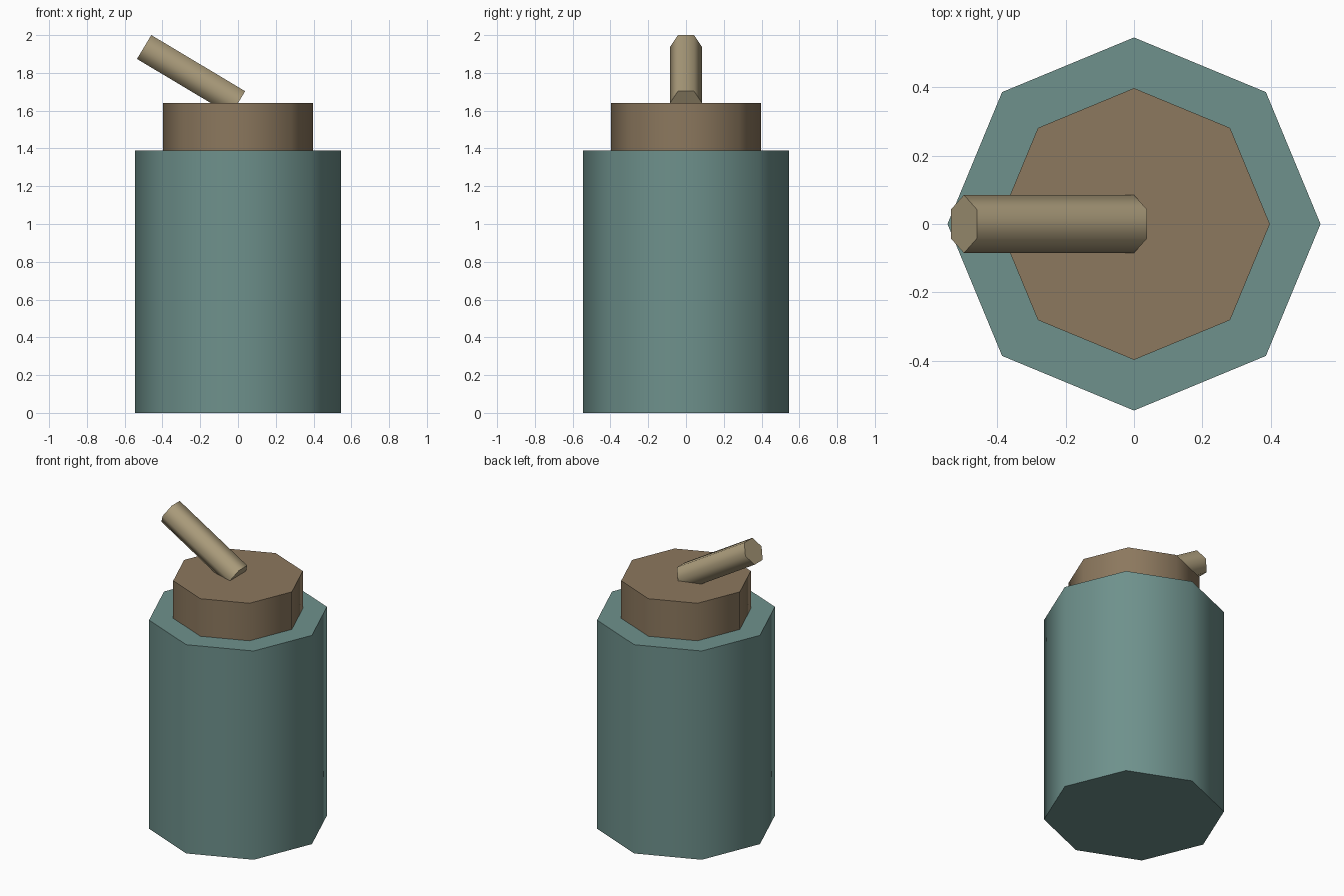
import bpy
import math
from mathutils import Vector

cube = bpy.data.objects.get("Cube")
if cube:
    bpy.data.objects.remove(cube, do_unlink=True)


def material(name, rgb):
    mat = bpy.data.materials.new(name)
    mat.use_nodes = True
    mat.diffuse_color = (*rgb, 1)
    mat.node_tree.nodes["Principled BSDF"].inputs["Base Color"].default_value = (*rgb, 1)
    return mat


def prism(name, sides, radius, start, end, mat):
    """Capped cylinder between two points, smooth sides and sharp rims."""
    start, end = Vector(start), Vector(end)
    axis = end - start
    # Tilt stays in the xz plane, so one corner always points along y
    tilt = math.atan2(axis.x, axis.z)
    bpy.ops.mesh.primitive_cylinder_add(
        vertices=sides, radius=radius, depth=axis.length,
        location=(start + end) / 2, rotation=(0, tilt, 0))
    obj = bpy.context.object
    obj.name = name
    obj.data.materials.append(mat)
    bpy.ops.object.shade_smooth_by_angle(angle=math.radians(70))
    return obj


teal = material("muted teal", (0.156, 0.283, 0.262))
brown = material("warm brown", (0.262, 0.188, 0.112))
tan = material("pale tan", (0.413, 0.337, 0.202))

# Octagonal container and its stopper
prism("body", 8, 0.545, (0, 0, 0), (0, 0, 1.39), teal)
prism("stopper", 8, 0.397, (0, 0, 1.39), (0, 0, 1.64), brown)

# Hexagonal stick leaning to one side out of the stopper
prism("stick", 6, 0.085, (0, 0, 1.64), (-0.497, 0, 1.937), tan)
